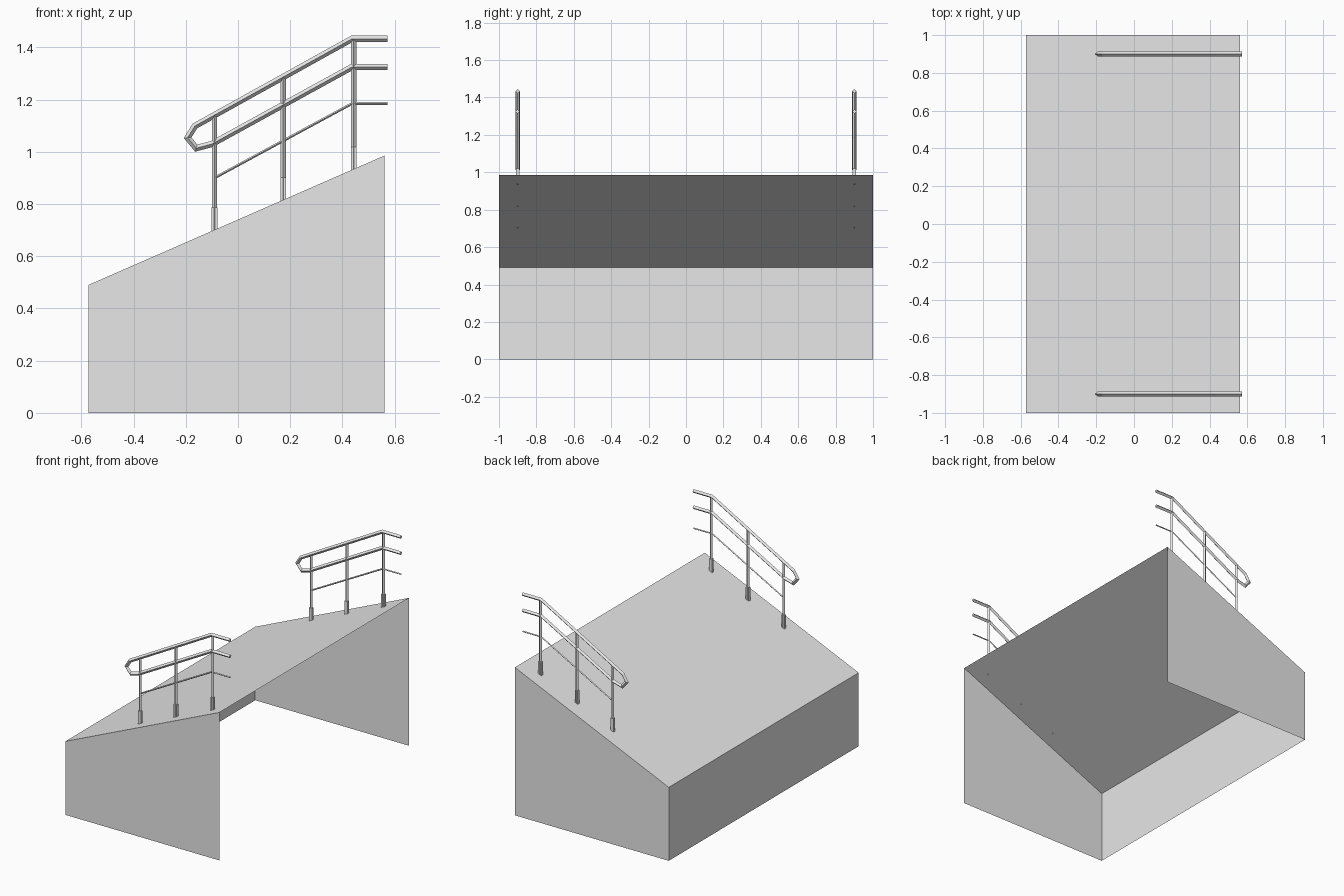
import bpy, bmesh
from mathutils import Vector

if "Cube" in bpy.data.objects:
    bpy.data.objects.remove(bpy.data.objects["Cube"], do_unlink=True)

grey = bpy.data.materials.new("plain grey")
grey.use_nodes = True
colour = (0.8, 0.8, 0.8, 1)
grey.diffuse_color = colour
grey.node_tree.nodes["Principled BSDF"].inputs["Base Color"].default_value = colour

X_LOW, X_HIGH, Z_LOW, Z_HIGH = -0.573, 0.562, 0.49, 0.986
RAIL_Y = 0.9


def slope_z(x):
    return Z_LOW + (Z_HIGH - Z_LOW) * (x - X_LOW) / (X_HIGH - X_LOW)


def finish(name, bm, fix_normals=True):
    if fix_normals:
        bmesh.ops.recalc_face_normals(bm, faces=bm.faces)
    mesh = bpy.data.meshes.new(name)
    bm.to_mesh(mesh)
    bm.free()
    mesh.materials.append(grey)
    obj = bpy.data.objects.new(name, mesh)
    bpy.context.collection.objects.link(obj)


def diamond_bar(name, path, y, radius):
    """Sweep a four-sided diamond section along a mitred path in the xz plane."""
    bm = bmesh.new()
    pts = [Vector((x, 0, z)) for x, z in path]
    side = Vector((0, 1, 0))
    rings = []
    for i, p in enumerate(pts):
        before = (p - pts[i - 1]).normalized() if i else None
        after = (pts[i + 1] - p).normalized() if i < len(pts) - 1 else None
        a, b = before or after, after or before
        normal = side.cross((a + b).normalized())
        miter = normal * radius / normal.dot(side.cross(a))
        centre = p + side * y
        offsets = (miter, side * radius, -miter, -side * radius)
        rings.append([bm.verts.new(centre + o) for o in offsets])
    for r, s in zip(rings, rings[1:]):
        for k in range(4):
            n = (k + 1) % 4
            bm.faces.new((r[k], r[n], s[n], s[k]))
    bm.faces.new(rings[0])
    bm.faces.new(rings[-1])
    finish(name, bm)


# Thin ramp shell, open underneath and at the high end
bm = bmesh.new()
profile = [(X_HIGH, 0), (X_LOW, 0), (X_LOW, Z_LOW), (X_HIGH, Z_HIGH)]
front = [bm.verts.new((x, -1, z)) for x, z in profile]
back = [bm.verts.new((x, 1, z)) for x, z in profile]
bm.faces.new(front)
bm.faces.new(back[::-1])
for i in (1, 2):
    bm.faces.new((front[i + 1], front[i], back[i], back[i + 1]))
finish("ramp_shell", bm)

# Railings on both sides
handrail_path = [(0.573, 1.433), (0.437, 1.433), (-0.165, 1.099), (-0.193, 1.054),
                 (-0.16, 1.014), (-0.1, 1.03), (0.437, 1.325), (0.573, 1.325)]
lower_path = [(-0.09, 0.9), (0.437, 1.185), (0.573, 1.185)]
posts = [(-0.09, 1.138), (0.173, 1.285), (0.443, 1.43)]

for label, y in (("front", -RAIL_Y), ("back", RAIL_Y)):
    diamond_bar(label + "_handrail_loop", handrail_path, y, 0.012)
    diamond_bar(label + "_lower_bar", lower_path, y, 0.005)
    for i, (x, top) in enumerate(posts, 1):
        foot = slope_z(x)
        diamond_bar(f"{label}_post_{i}", [(x, foot), (x, top)], y, 0.01)
        # Box sleeve around the foot, cut to the slope
        bm = bmesh.new()
        bmesh.ops.create_cube(bm, size=1)
        for v in bm.verts:
            high = v.co.z > 0
            v.co.x = x + v.co.x * 0.022
            v.co.y = y + v.co.y * 0.018
            v.co.z = foot + 0.085 if high else slope_z(v.co.x)
        finish(f"{label}_post_sleeve_{i}", bm)
